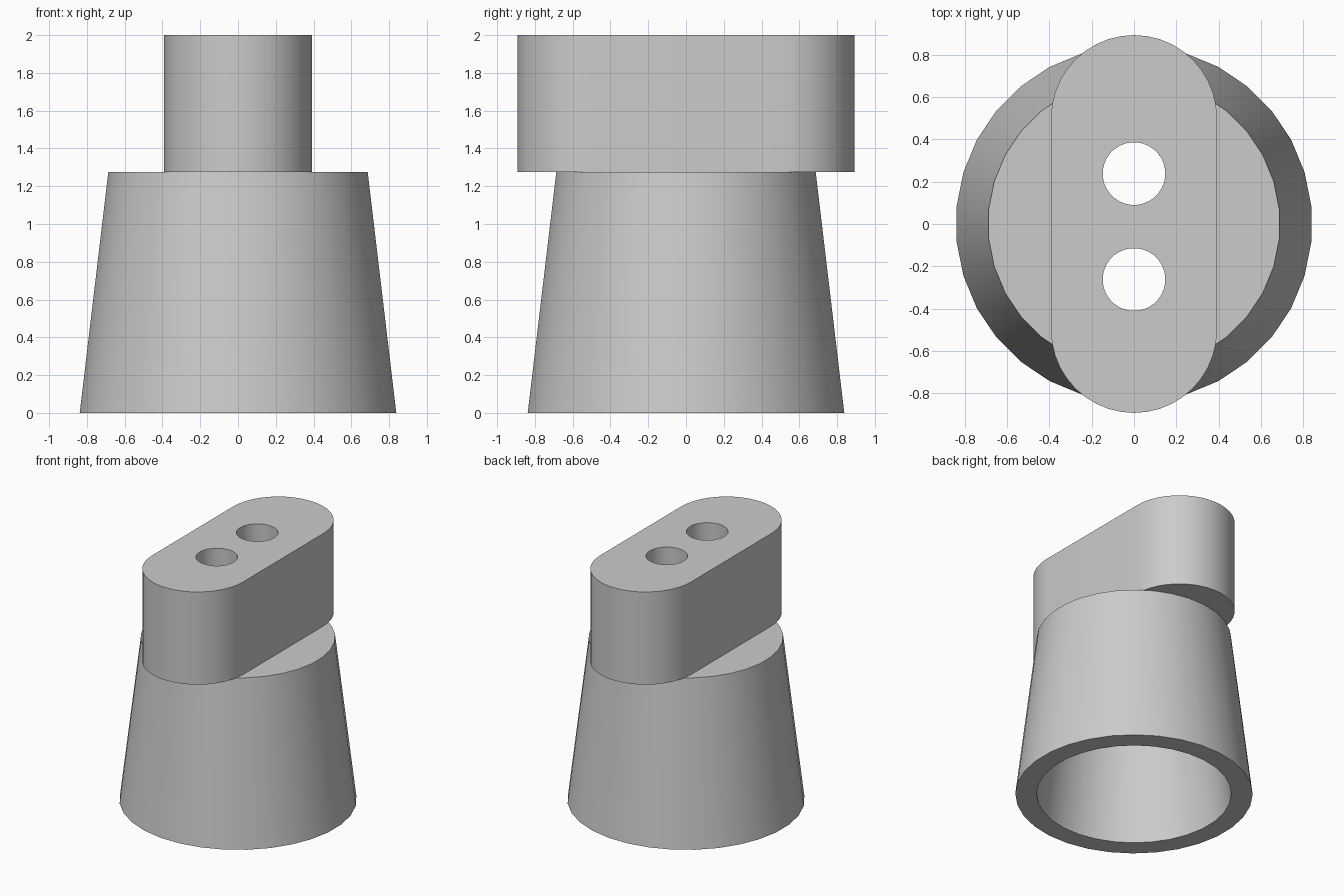
import bpy, bmesh, math

old = bpy.data.objects.get("Cube")
if old:
    bpy.data.objects.remove(old, do_unlink=True)

BODY_H, TOTAL_H = 1.275, 2.0
SIDES = 32

grey = bpy.data.materials.new("plain grey")
grey.use_nodes = True
grey.diffuse_color = (0.6, 0.6, 0.6, 1)
grey.node_tree.nodes["Principled BSDF"].inputs["Base Color"].default_value = (0.6, 0.6, 0.6, 1)


def loft(name, lower, upper, z0, z1):
    """Solid between two outlines with equal point counts."""
    bm = bmesh.new()
    a = [bm.verts.new((x, y, z0)) for x, y in lower]
    b = [bm.verts.new((x, y, z1)) for x, y in upper]
    bm.faces.new(a[::-1])
    bm.faces.new(b)
    n = len(a)
    for i in range(n):
        j = (i + 1) % n
        bm.faces.new((a[i], a[j], b[j], b[i]))
    mesh = bpy.data.meshes.new(name)
    bm.to_mesh(mesh)
    bm.free()
    mesh.materials.append(grey)
    obj = bpy.data.objects.new(name, mesh)
    bpy.context.collection.objects.link(obj)
    return obj


def circle(r, n=SIDES, cy=0.0):
    step = math.tau / n
    return [(r * math.cos((i + 0.5) * step), cy + r * math.sin((i + 0.5) * step))
            for i in range(n)]


def stadium(r, half_length, n=20):
    pts = []
    for sign, start in ((1, 0), (-1, math.pi)):
        for i in range(n + 1):
            t = start + math.pi * i / n
            pts.append((r * math.cos(t), sign * half_length + r * math.sin(t)))
    return pts


def carve(obj, cutters):
    for c in cutters:
        mod = obj.modifiers.new("cut", 'BOOLEAN')
        mod.operation = 'DIFFERENCE'
        mod.solver = 'EXACT'
        mod.object = c
        bpy.ops.object.select_all(action='DESELECT')
        bpy.context.view_layer.objects.active = obj
        obj.select_set(True)
        bpy.ops.object.modifier_apply(modifier=mod.name)


# Tapered hollow base and rounded top block
base = loft("tapered_base", circle(0.842), circle(0.69), 0, BODY_H)
block = loft("top_block", stadium(0.392, 0.5), stadium(0.392, 0.5), BODY_H, TOTAL_H)

# Cutters: open cavity below, two vertical holes through the top
cavity = loft("cavity_cutter", circle(0.692), circle(0.55), -0.01, BODY_H - 0.15)
holes = [loft("hole_cutter", circle(0.148, SIDES, y), circle(0.148, SIDES, y), 0.9, 2.2)
         for y in (0.238, -0.262)]
carve(base, [cavity] + holes)
carve(block, holes)
for c in [cavity] + holes:
    bpy.data.objects.remove(c, do_unlink=True)

# Smooth curved walls, crisp rims
for obj in (base, block):
    bpy.ops.object.select_all(action='DESELECT')
    bpy.context.view_layer.objects.active = obj
    obj.select_set(True)
    bpy.ops.object.shade_smooth_by_angle(angle=math.radians(30))
